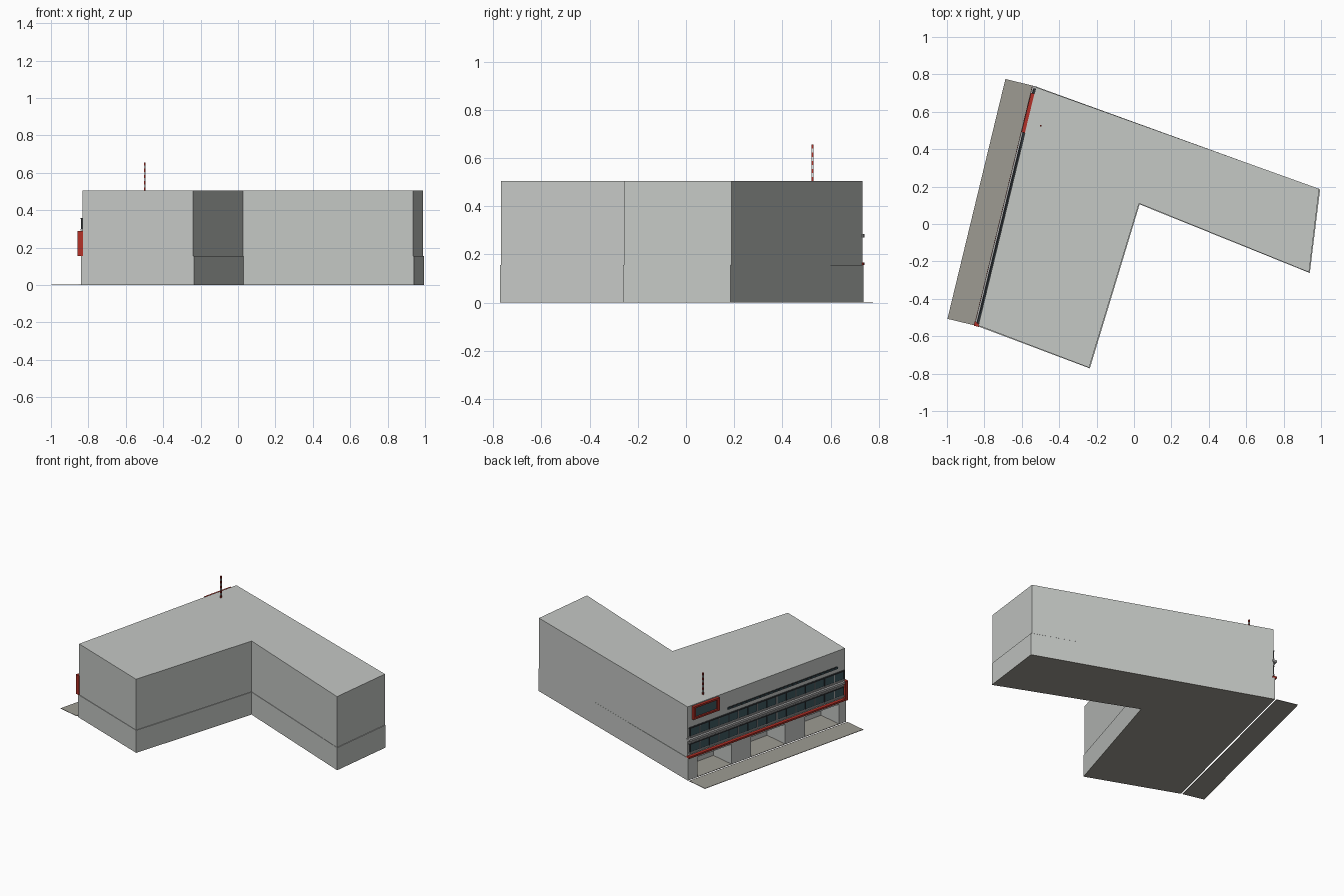
import bpy, bmesh
from mathutils import Vector

cube = bpy.data.objects.get("Cube")
if cube:
    bpy.data.objects.remove(cube, do_unlink=True)


def material(name, r, g, b):
    m = bpy.data.materials.new(name)
    m.use_nodes = True
    m.diffuse_color = (r, g, b, 1)
    m.node_tree.nodes["Principled BSDF"].inputs["Base Color"].default_value = (r, g, b, 1)
    return m


wall = material("wall_pale_grey", 0.56, 0.58, 0.56)
paving = material("paving_beige", 0.34, 0.33, 0.29)
trim = material("trim_grey", 0.42, 0.42, 0.42)
glass = material("glass_dark_teal", 0.05, 0.10, 0.12)
dark = material("frame_charcoal", 0.03, 0.035, 0.04)
red = material("red", 0.45, 0.03, 0.02)
white = material("white", 0.75, 0.75, 0.75)


def prism(name, plan, z0, z1, mat):
    """Extrude a plan outline between two heights."""
    bm = bmesh.new()
    low = [bm.verts.new((p[0], p[1], z0)) for p in plan]
    high = [bm.verts.new((p[0], p[1], z1)) for p in plan]
    bm.faces.new(low[::-1])
    bm.faces.new(high)
    n = len(plan)
    for i in range(n):
        j = (i + 1) % n
        bm.faces.new((low[i], low[j], high[j], high[i]))
    bmesh.ops.recalc_face_normals(bm, faces=bm.faces)
    mesh = bpy.data.meshes.new(name)
    bm.to_mesh(mesh)
    bm.free()
    mesh.materials.append(mat)
    obj = bpy.data.objects.new(name, mesh)
    bpy.context.collection.objects.link(obj)
    return obj


# Facade line: t runs along the street front, out is distance from it
start, end = Vector((-0.53, 0.737)), Vector((-0.84, -0.545))
along = end - start
normal = Vector((along.y, -along.x)).normalized()


def on_facade(t, out=0.0):
    return start + along * t + normal * out


def facade_box(name, t0, t1, z0, z1, mat, out=0.008, back=-0.012):
    plan = [on_facade(t0, back), on_facade(t1, back), on_facade(t1, out), on_facade(t0, out)]
    return prism(name, plan, z0, z1, mat)


# Main L-shaped volumes
base_plan = [end, (-0.236, -0.772), (0.03, 0.105), (0.94, -0.262), (0.995, 0.185), start]
upper_plan = [on_facade(0.997, -0.007), (-0.24, -0.768), (0.027, 0.11),
              (0.936, -0.258), (0.99, 0.188), on_facade(0.003, -0.007)]
prism("ground_floor_plate", base_plan, 0, 0.003, paving)
prism("upper_floors", upper_plan, 0.155, 0.505, wall)
prism("ground_floor_lintel", base_plan, 0.138, 0.155, wall)

# Ground floor with three recessed entrance bays
bays = [(0.06, 0.275), (0.40, 0.615), (0.74, 0.955)]
notched = list(base_plan)
for t0, t1 in bays:
    notched += [on_facade(t0), on_facade(t0, -0.17), on_facade(t1, -0.17), on_facade(t1)]
prism("ground_floor_walls", notched, 0.003, 0.138, wall)

# Pavement, with a narrow joint along the facade
prism("pavement", [on_facade(0, 0.012), on_facade(1, 0.012),
                   on_facade(1, 0.162), on_facade(0, 0.162)], 0, 0.003, paving)

# Two ribbon windows with mullions and sills
panes = 16
for floor, z0, z1 in (("lower", 0.19, 0.245), ("upper", 0.30, 0.355)):
    facade_box(floor + "_window_ribbon", 0.015, 0.985, z0, z1, glass, 0.0)
    facade_box(floor + "_window_head", 0.01, 0.99, z1 - 0.003, z1 + 0.003, dark, 0.004)
    facade_box(floor + "_window_sill", 0.01, 0.99, z0 - 0.01, z0, trim, 0.006)
    for i in range(panes + 1):
        t = 0.015 + 0.97 * i / panes
        facade_box(f"{floor}_mullion_{i}", t - 0.002, t + 0.002, z0, z1, trim if i % 2 else dark, 0.004)
facade_box("middle_ledge", 0, 1, 0.27, 0.285, trim, 0.014)
facade_box("lower_ledge", 0.005, 0.995, 0.252, 0.26, trim, 0.004)

# Red band and end post
facade_box("red_band", 0, 1, 0.155, 0.167, red, 0.015)
facade_box("red_end_post", 0.985, 1.002, 0.155, 0.288, red, 0.017)

# High louvre strip
facade_box("louvre_strip", 0.26, 0.945, 0.383, 0.399, dark, -0.002)
for i in range(24):
    t = 0.265 + 0.675 * i / 23
    facade_box(f"louvre_pane_{i}", t - 0.009, t + 0.009, 0.386, 0.396, glass, 0.0)

# Red-framed feature window
facade_box("feature_glass", 0.04, 0.185, 0.42, 0.49, glass, 0.0)
for name, t0, t1, z0, z1 in (("left", 0.03, 0.044, 0.41, 0.499), ("right", 0.18, 0.194, 0.41, 0.499),
                             ("bottom", 0.03, 0.194, 0.41, 0.422), ("top", 0.03, 0.194, 0.487, 0.499)):
    facade_box("feature_frame_" + name, t0, t1, z0, z1, red, 0.012)

# Striped roof mast
bands = 9
for i in range(bands):
    z = 0.505 + 0.15 * i / bands
    r = 0.004
    plan = [(-0.498 + sx * r, 0.525 + sy * r) for sx, sy in ((-1, -1), (1, -1), (1, 1), (-1, 1))]
    prism(f"mast_band_{i}", plan, z, z + 0.15 / bands, white if i % 2 else red)
